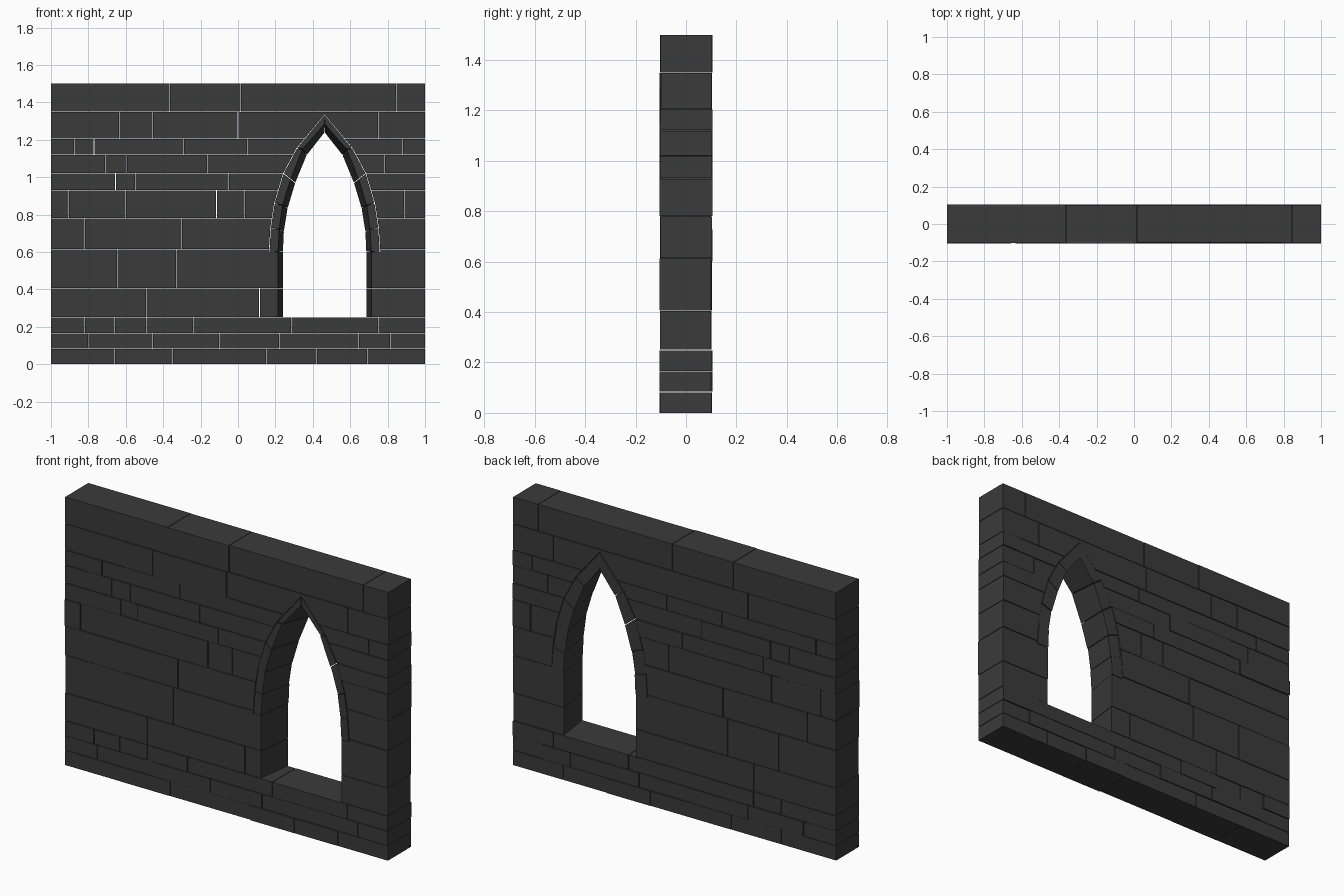
import bpy, bmesh, random

if "Cube" in bpy.data.objects:
    bpy.data.objects.remove(bpy.data.objects["Cube"])
random.seed(4)

stone = bpy.data.materials.new("dark_stone")
stone.diffuse_color = (0.043, 0.043, 0.043, 1)
stone.use_nodes = True
stone.node_tree.nodes["Principled BSDF"].inputs["Base Color"].default_value = stone.diffuse_color
CX, SPRING, SILL, GAP = 0.463, 0.60, 0.25, 0.0015


def add_hexa(bm, front, back):
    """Prism between a front and a back outline (front seen anticlockwise)."""
    f = [bm.verts.new(p) for p in front]
    b = [bm.verts.new(p) for p in back]
    bm.faces.new(f)
    bm.faces.new(b[::-1])
    n = len(f)
    for i in range(n):
        bm.faces.new((f[(i + 1) % n], f[i], b[i], b[(i + 1) % n]))


def finish(bm, name):
    bmesh.ops.recalc_face_normals(bm, faces=bm.faces)
    me = bpy.data.meshes.new(name)
    bm.to_mesh(me)
    bm.free()
    ob = bpy.data.objects.new(name, me)
    bpy.context.collection.objects.link(ob)
    me.materials.append(stone)
    return ob


def outline(pts, y):
    return [(x, y, z) for x, z in pts]


def depth():
    return 0.1 + random.uniform(-0.001, 0.005)


# courses: (bottom, top, vertical joints)
courses = [
    (0, .083, [-.66, -.35, .15, .42, .69]),
    (.083, .165, [-.8, -.455, -.1, .22, .645, .815]),
    (.165, .25, [-.82, -.66, -.49, -.24, .285, .75]),
    (.25, .405, [-.49, .115, .46]),
    (.405, .615, [-.645, -.33, .46]),
    (.615, .78, [-.82, -.3, .46]),
    (.78, .93, [-.905, -.6, -.115, .035, .46, .89]),
    (.93, 1.02, [-.655, -.55, -.05, .46]),
    (1.02, 1.12, [-.71, -.595, -.165, .46, .785]),
    (1.12, 1.205, [-.875, -.77, -.29, .05, .46, .88]),
    (1.205, 1.35, [-.635, -.455, .0, .75]),
    (1.35, 1.5, [-.365, .015, .845]),
]
bm = bmesh.new()
for z0, z1, joints in courses:
    xs = [-1] + joints + [1]
    for x0, x1 in zip(xs, xs[1:]):
        a = x0 + (GAP if x0 > -1 else 0)
        b = x1 - (GAP if x1 < 1 else 0)
        c = z0 + (GAP if z0 > 0 else 0)
        d = z1 - (GAP if z1 < 1.5 else 0)
        r = [(a, c), (b, c), (b, d), (a, d)]
        add_hexa(bm, outline(r, -depth()), outline(r, depth()))
wall = finish(bm, "wall_blocks")

# arch profile stations as (half width, height)
outer = [(.298, .60), (.29, .73), (.27, .86), (.222, 1.02), (.15, 1.155), (0, 1.335)]
front = [(.25, .60), (.243, .72), (.225, .85), (.182, .99), (.118, 1.15), (0, 1.285)]
back = [(.223, .60), (.218, .71), (.198, .834), (.157, .97), (.096, 1.118), (0, 1.24)]


# cutters: straight pocket for the arch ring, splayed light opening below it
def jamb(y):
    w = .2365 - .135 * y
    return outline([(CX - w, SILL), (CX + w, SILL), (CX + w, .7), (CX - w, .7)], y)


pocket = [(CX + w, z) for w, z in outer] + [(CX - w, z) for w, z in outer[-2::-1]]
cutters = []
bm = bmesh.new()
add_hexa(bm, outline(pocket, -.2), outline(pocket, .2))
cutters.append(finish(bm, "arch_pocket_cutter"))
bm = bmesh.new()
add_hexa(bm, jamb(-.2), jamb(.2))
cutters.append(finish(bm, "opening_cutter"))
bpy.context.view_layer.objects.active = wall
for c in cutters:
    c.hide_render = True
    m = wall.modifiers.new("cut", 'BOOLEAN')
    m.operation, m.solver, m.object = 'DIFFERENCE', 'EXACT', c
    bpy.ops.object.modifier_apply(modifier=m.name)
    bpy.data.objects.remove(c)

# arch stones: five wedges per side, splayed on the inside
for name, s in (("arch_stones_left", -1), ("arch_stones_right", 1)):
    bm = bmesh.new()
    for i in range(5):
        def ring(inner, y):
            pts = []
            for (w, z), t in ((inner[i], .01), (inner[i + 1], .99)):
                j = inner[i + 1] if t < .5 else inner[i]
                k = .012
                pts.append((w + (j[0] - w) * k, z + (j[1] - z) * k))
            o = []
            for a, b in ((outer[i + 1], outer[i]), (outer[i], outer[i + 1])):
                k = .012
                o.append((a[0] + (b[0] - a[0]) * k - .003, a[1] + (b[1] - a[1]) * k - .001))
            return outline([(CX + s * max(w, 0), z) for w, z in pts + o], y)
        add_hexa(bm, ring(front, -depth()), ring(back, depth()))
    finish(bm, name)
